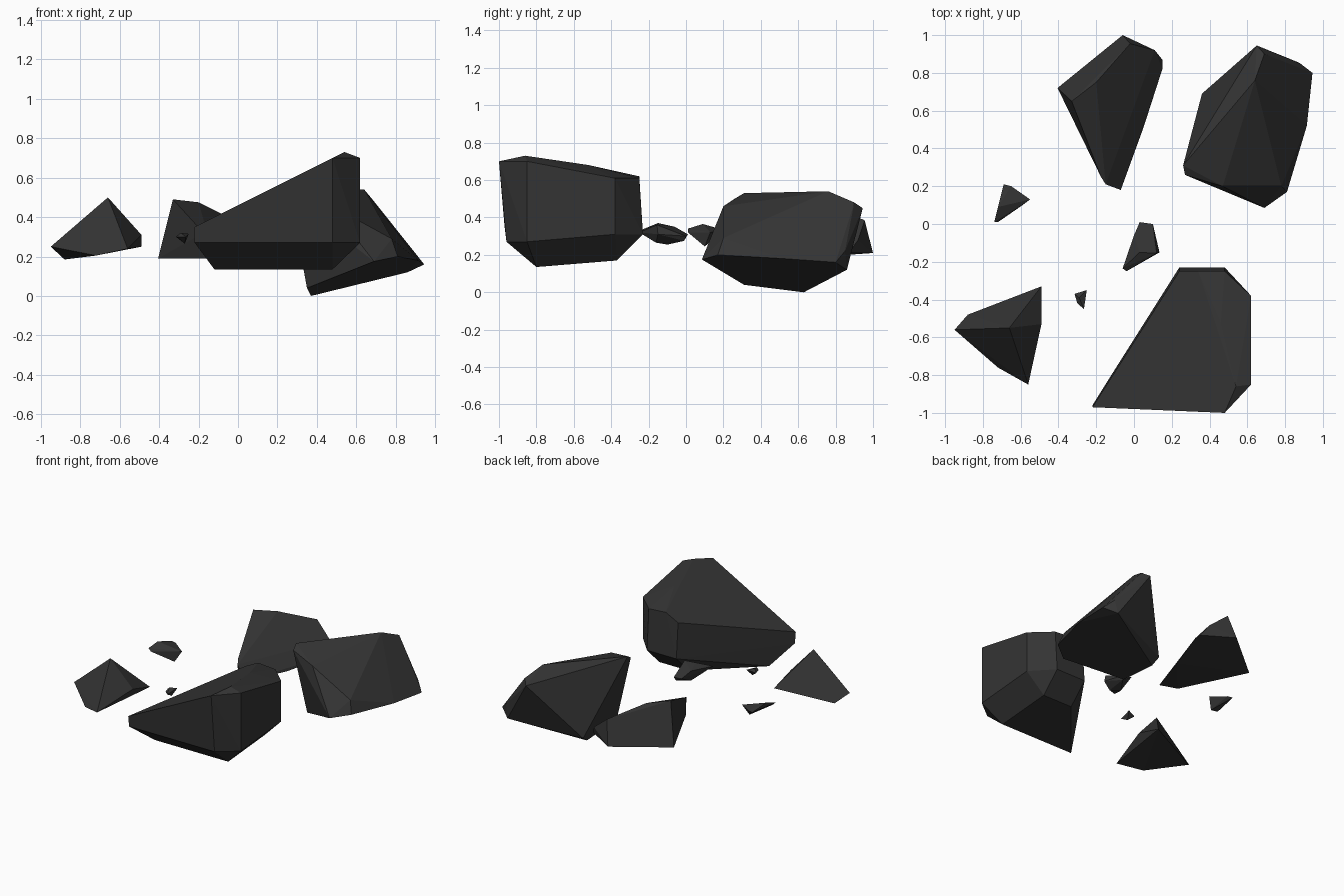
import bpy
import bmesh
import math

cube = bpy.data.objects.get("Cube")
if cube:
    bpy.data.objects.remove(cube, do_unlink=True)


def make_material(name, color):
    material = bpy.data.materials.new(name)
    material.use_nodes = True
    material.diffuse_color = color
    shader = material.node_tree.nodes["Principled BSDF"]
    shader.inputs["Base Color"].default_value = color
    shader.inputs["Roughness"].default_value = 0.9
    return material


charcoal = make_material("charcoal stone", (0.034, 0.034, 0.034, 1))


def chiselled_rock(name, crown, girdle, base):
    """Wrap a faceted stone around its crown, widest girdle and base corners."""
    mesh = bpy.data.meshes.new(name)
    bm = bmesh.new()
    for corner in crown + girdle + base:
        bm.verts.new(corner)
    hull = bmesh.ops.convex_hull(bm, input=bm.verts[:])
    unused = set(hull["geom_interior"]) | set(hull["geom_unused"])
    loose = [item for item in unused if isinstance(item, bmesh.types.BMVert)]
    bmesh.ops.delete(bm, geom=loose, context="VERTS")
    # Merge almost coplanar triangles into broad chiselled facets
    bmesh.ops.dissolve_limit(
        bm, angle_limit=math.radians(2), verts=bm.verts[:], edges=bm.edges[:]
    )
    bmesh.ops.recalc_face_normals(bm, faces=bm.faces[:])
    bm.to_mesh(mesh)
    bm.free()
    mesh.materials.append(charcoal)
    rock = bpy.data.objects.new(name, mesh)
    bpy.context.scene.collection.objects.link(rock)
    return rock


def at_height(outline, height):
    return [(x, y, height) for x, y in outline]


# Large wedge with a sloping top, upright sides and a tapered underside
chiselled_rock(
    "front_wedge_rock",
    crown=[(-.22, -.97, .35), (.48, -1, .7), (.54, -.86, .73), (.62, -.85, .7),
           (.46, -.52, .68), (.62, -.38, .61), (.34, -.25, .62),
           (.48, -.25, .61), (.24, -.25, .57)],
    girdle=at_height([(-.22, -.96), (.48, -.96), (.62, -.85)], .27)
    + at_height([(.62, -.38), (.48, -.23), (.24, -.23)], .31),
    base=at_height([(-.12, -.8), (.48, -.8)], .135)
    + at_height([(.48, -.37), (.24, -.37)], .17),
)

# Tall slanted boulder leaning over its pointed foot
chiselled_rock(
    "back_slanted_rock",
    crown=[(.26, .31, .53), (.27, .26, .5), (.47, .2, .46), (.64, .76, .54),
           (.69, .9, .48), (.65, .945, .45)],
    girdle=[(.945, .8, .16), (.88, .85, .22), (.86, .86, .12), (.915, .52, .18),
            (.81, .17, .2), (.69, .085, .175), (.78, .2, .29)],
    base=[(.35, .31, .04), (.36, .69, .04), (.37, .63, 0)],
)

# Long ridged boulder with a flat underside
chiselled_rock(
    "back_ridged_rock",
    crown=[(-.33, .65, .49), (-.2, .75, .475), (-.02, .955, .385),
           (.11, .92, .28), (-.15, .21, .3), (-.175, .25, .32)],
    girdle=at_height([(-.06, 1), (.15, .87), (.15, .82), (-.07, .18)], .21),
    base=at_height([(-.405, .72), (.05, .51), (-.175, .25)], .19),
)

# Pointed pyramid shard
chiselled_rock(
    "front_pyramid_rock",
    crown=[(-.66, -.55, .5), (-.49, -.53, .31)],
    girdle=[(-.95, -.56, .25), (-.49, -.33, .25), (-.56, -.85, .24)],
    base=[(-.88, -.48, .185), (-.72, -.76, .205)],
)

# Small splinters scattered between the boulders
chiselled_rock(
    "back_splinter",
    crown=[(-.72, .09, .365), (-.69, .21, .33), (-.65, .2, .33)],
    girdle=[(-.74, .01, .34), (-.72, .01, .32), (-.55, .13, .32)],
    base=[(-.59, .1, .245)],
)
chiselled_rock(
    "middle_splinter",
    crown=[(0, -.06, .35), (.03, -.15, .37), (.12, -.155, .36)],
    girdle=[(-.06, -.235, .335), (-.04, -.25, .32), (.135, -.15, .31),
            (.1, 0, .3), (.03, .01, .31)],
    base=[(.03, -.1, .255), (.08, -.16, .265), (.09, -.01, .275)],
)
chiselled_rock(
    "tiny_chip",
    crown=[(-.29, -.39, .32)],
    girdle=[(-.315, -.37, .3), (-.25, -.35, .315), (-.265, -.45, .3),
            (-.3, -.42, .3)],
    base=[(-.27, -.39, .265)],
)
